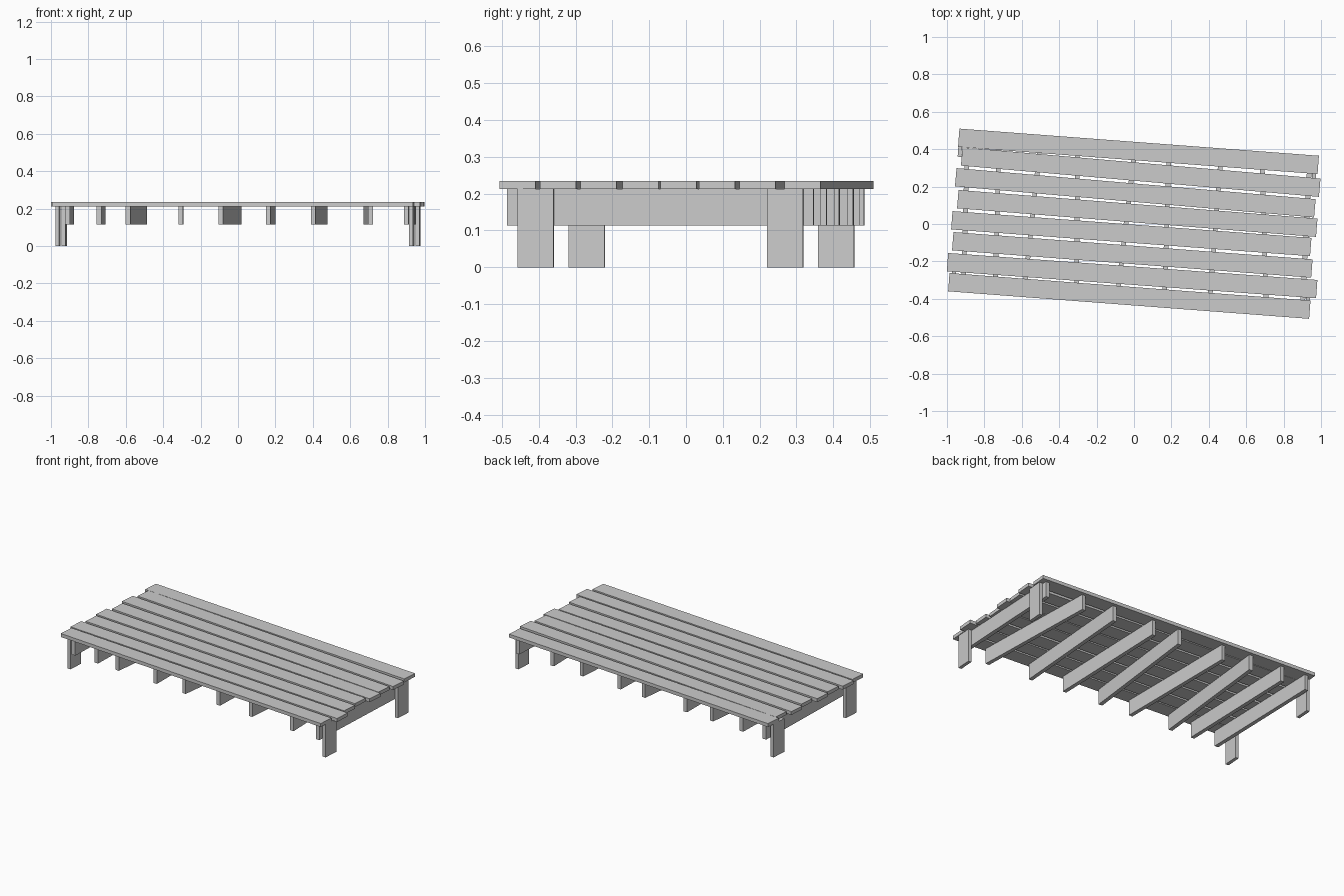
import bpy, math
from mathutils import Matrix, Vector

if "Cube" in bpy.data.objects:
    bpy.data.objects.remove(bpy.data.objects["Cube"])


def beam(name, a, b, width, z0, z1):
    """Box running from plan point a to plan point b."""
    a, b = Vector(a), Vector(b)
    d = b - a
    L, c = d.length / 2, (a + b) / 2
    w, h = width / 2, (z1 - z0) / 2
    verts = [(x, y, z) for x in (-L, L) for y in (-w, w) for z in (-h, h)]
    faces = [(0, 1, 3, 2), (4, 6, 7, 5), (0, 4, 5, 1),
             (2, 3, 7, 6), (0, 2, 6, 4), (1, 5, 7, 3)]
    me = bpy.data.meshes.new(name)
    me.from_pydata(verts, [], faces)
    ob = bpy.data.objects.new(name, me)
    ob.matrix_world = (Matrix.Translation((c.x, c.y, (z0 + z1) / 2))
                       @ Matrix.Rotation(math.atan2(d.y, d.x), 4, 'Z'))
    bpy.context.collection.objects.link(ob)
    return ob


JOIST_BOTTOM, JOIST_TOP, DECK_TOP = 0.114, 0.212, 0.234

# deck planks, uneven like hand-laid boards: left end x, y, right end x, y
planks = [
    (-.937, .461, .985, .316), (-.921, .361, .993, .194),
    (-.953, .250, .967, .084), (-.942, .133, .977, -.020),
    (-.974, .020, .945, -.123), (-.969, -.092, .951, -.238),
    (-.997, -.204, .977, -.348), (-.990, -.311, .940, -.458),
]
for i, (x0, y0, x1, y1) in enumerate(planks):
    beam(f"deck_plank_{i + 1}", (x0, y0), (x1, y1), 0.098, JOIST_TOP, DECK_TOP)

# cross joists under the deck: front x, back x
joists = [(-.912, -.890), (-.743, -.720), (-.588, -.498), (-.306, -.303),
          (-.092, .007), (.162, .188), (.402, .467), (.708, .684), (.899, .940)]
for i, (xf, xb) in enumerate(joists):
    beam(f"joist_{i + 1}", (xf, -.4175 - .075 * xf), (xb, .4175 - .075 * xb),
         0.025, JOIST_BOTTOM, JOIST_TOP)

# four flat board legs
legs = {"front_left_leg": (-.963, -.269), "back_left_leg": (-.929, .408),
        "front_right_leg": (.929, -.408), "back_right_leg": (.963, .269)}
half = Vector((math.sin(.07), math.cos(.07))) * 0.049
for name, p in legs.items():
    p = Vector(p)
    beam(name, p - half, p + half, 0.021, 0, JOIST_TOP)
